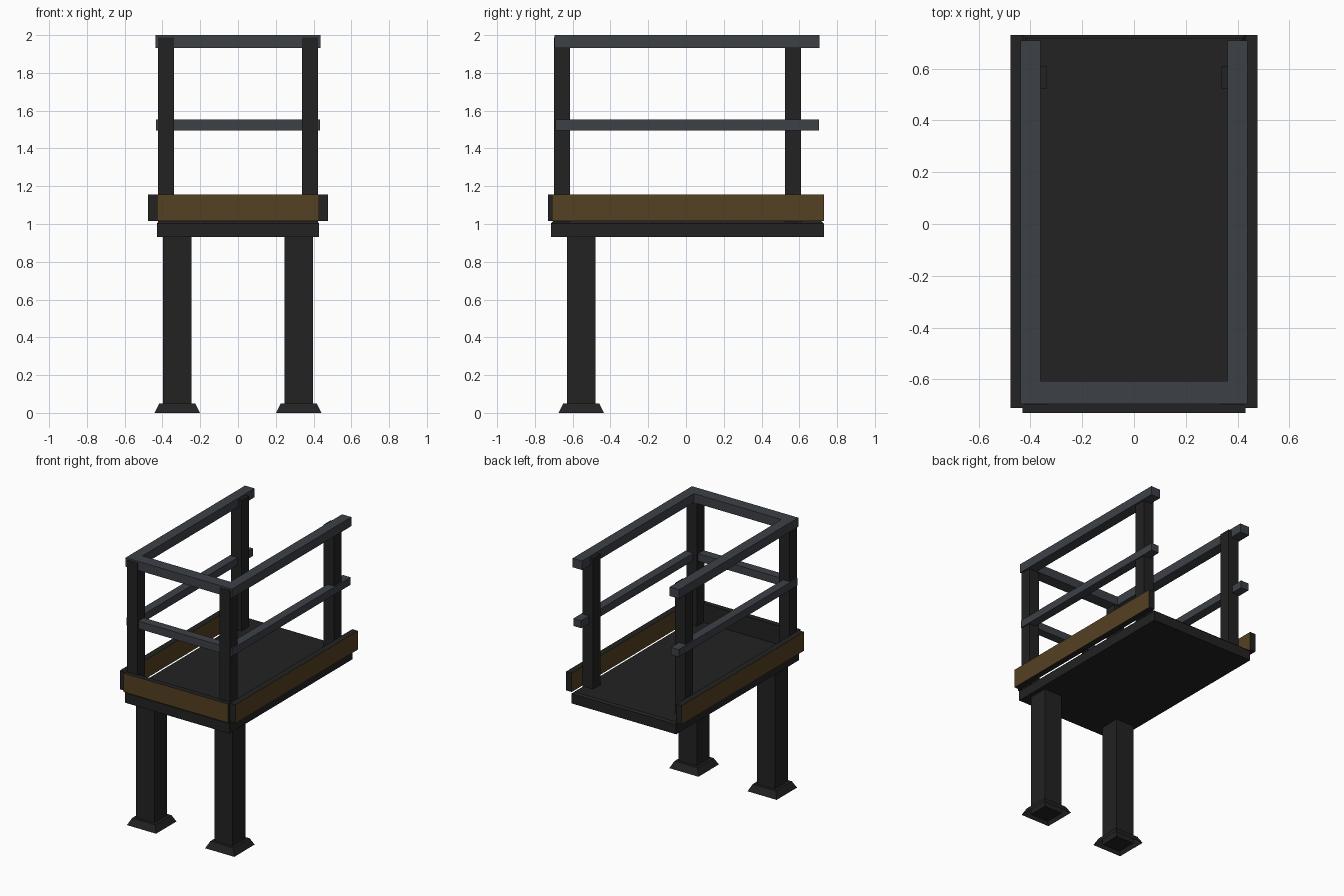
import bpy, bmesh

if "Cube" in bpy.data.objects:
    bpy.data.objects.remove(bpy.data.objects["Cube"])


def material(name, rgb):
    m = bpy.data.materials.new(name)
    m.diffuse_color = (*rgb, 1)
    m.use_nodes = True
    m.node_tree.nodes["Principled BSDF"].inputs["Base Color"].default_value = m.diffuse_color
    return m


DARK = material("charcoal", (0.016, 0.016, 0.016))
RAIL = material("slate grey", (0.046, 0.051, 0.062))
BROWN = material("dark brown", (0.088, 0.052, 0.016))


def finish(name, bm, mats):
    me = bpy.data.meshes.new(name)
    bm.to_mesh(me)
    bm.free()
    for m in mats:
        me.materials.append(m)
    ob = bpy.data.objects.new(name, me)
    bpy.context.collection.objects.link(ob)
    return ob


def box(name, x, y, z, *mats, paint=None):
    """Box from (min, max) ranges; paint(normal) picks faces for the second colour."""
    bm = bmesh.new()
    bmesh.ops.create_cube(bm, size=1)
    for v in bm.verts:
        for i, r in enumerate((x, y, z)):
            v.co[i] = r[0] if v.co[i] < 0 else r[1]
    bm.normal_update()
    if paint:
        for f in bm.faces:
            f.material_index = int(paint(f.normal))
    return finish(name, bm, mats)


def skirt(name, cx, cy):
    """Flared foot, open underneath."""
    bm = bmesh.new()
    rings = []
    for h, z in ((0.12, 0), (0.095, 0.05), (0.075, 0.05)):
        rings.append([bm.verts.new((cx + sx * h, cy + sy * h, z))
                      for sx, sy in ((-1, -1), (1, -1), (1, 1), (-1, 1))])
    for a, b in zip(rings, rings[1:]):
        for i in range(4):
            j = (i + 1) % 4
            bm.faces.new((a[i], a[j], b[j], b[i]))
    return finish(name, bm, [DARK])


# Deck with a chamfered top edge
bm = bmesh.new()
bmesh.ops.create_cube(bm, size=1)
for v in bm.verts:
    v.co = (v.co.x * 0.86, 0.73 if v.co.y > 0 else -0.715, 1.015 if v.co.z > 0 else 0.93)
top = [e for e in bm.edges if all(v.co.z > 1 for v in e.verts)]
bmesh.ops.bevel(bm, geom=top, offset=0.012, segments=1, affect='EDGES')
finish("deck", bm, [DARK])

# Front kick board, brown on its outer face
box("front_kick_board", (-0.43, 0.43), (-0.73, -0.69), (1.015, 1.155),
    DARK, BROWN, paint=lambda n: n.y < -0.5)

for side, s in (("left", -1), ("right", 1)):
    def span(a, b):
        return tuple(sorted((s * a, s * b)))

    # Leg and foot
    box(side + "_leg", span(0.247, 0.397), (-0.63, -0.48), (0.0, 0.935), DARK)
    skirt(side + "_foot", s * 0.322, -0.555)
    # Side kick board, brown on both broad faces
    box(side + "_kick_board", span(0.43, 0.476), (-0.71, 0.73), (1.015, 1.155),
        DARK, BROWN, paint=lambda n: abs(n.x) > 0.5)
    # Posts
    box(side + "_front_post", span(0.338, 0.424), (-0.699, -0.613), (1.01, 1.987), DARK)
    box(side + "_back_post", span(0.338, 0.424), (0.523, 0.61), (1.01, 1.987), DARK)
    # Side rails
    box(side + "_top_rail", span(0.361, 0.438), (-0.696, 0.708), (1.933, 2.0), RAIL)
    box(side + "_mid_rail", span(0.37, 0.434), (-0.692, 0.705), (1.496, 1.552), RAIL)

# Front rails
box("front_top_rail", (-0.361, 0.361), (-0.696, -0.607), (1.933, 2.0), RAIL)
box("front_mid_rail", (-0.37, 0.37), (-0.69, -0.625), (1.496, 1.552), RAIL)
